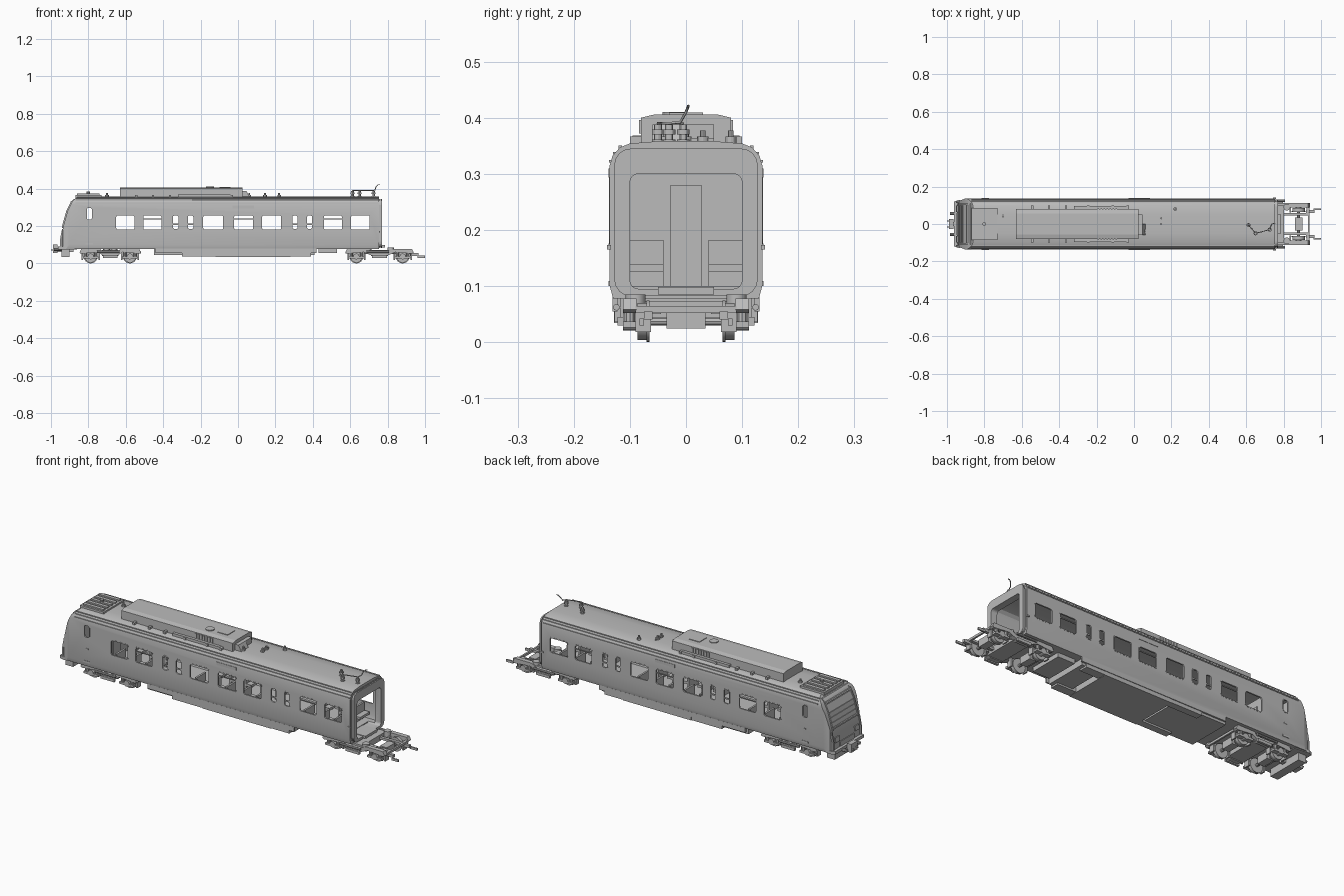
import bpy, bmesh, math

grey = bpy.data.materials.new("plain grey")
grey.diffuse_color = (0.5, 0.5, 0.5, 1)


def pos(axis, u, v, w):
    return {'x': (w, u, v), 'y': (u, w, v), 'z': (u, v, w)}[axis]


def prism(bm, pts, axis, a, b):
    """Extrude a 2D outline along an axis from a to b."""
    lo = [bm.verts.new(pos(axis, u, v, a)) for u, v in pts]
    hi = [bm.verts.new(pos(axis, u, v, b)) for u, v in pts]
    n = len(pts)
    fs = [bm.faces.new(lo), bm.faces.new(hi)]
    fs += [bm.faces.new((lo[i], lo[(i + 1) % n], hi[(i + 1) % n], hi[i])) for i in range(n)]
    bmesh.ops.recalc_face_normals(bm, faces=fs)


def ring(bm, outer, inner, axis, a, b):
    """Hollow frame between two outlines with equal point counts."""
    loops = [[bm.verts.new(pos(axis, u, v, w)) for u, v in p]
             for p, w in ((outer, a), (outer, b), (inner, b), (inner, a))]
    n, fs = len(outer), []
    for k in range(4):
        p, q = loops[k], loops[(k + 1) % 4]
        fs += [bm.faces.new((p[i], p[(i + 1) % n], q[(i + 1) % n], q[i])) for i in range(n)]
    bmesh.ops.recalc_face_normals(bm, faces=fs)


def box(bm, x0, x1, y0, y1, z0, z1):
    prism(bm, [(x0, z0), (x1, z0), (x1, z1), (x0, z1)], 'y', y0, y1)


def circle(u, v, r, n=20):
    return [(u + r * math.cos(2 * math.pi * i / n), v + r * math.sin(2 * math.pi * i / n)) for i in range(n)]


def rounded(u0, u1, v0, v1, r, n=4):
    out = []
    for k, (cu, cv) in enumerate(((u1 - r, v1 - r), (u0 + r, v1 - r), (u0 + r, v0 + r), (u1 - r, v0 + r))):
        for i in range(n + 1):
            t = (k + i / n) * math.pi / 2
            out.append((cu + r * math.cos(t), cv + r * math.sin(t)))
    return out


def finish(name, bm, smooth=False):
    me = bpy.data.meshes.new(name)
    bm.to_mesh(me)
    bm.free()
    ob = bpy.data.objects.new(name, me)
    bpy.context.collection.objects.link(ob)
    me.materials.append(grey)
    if smooth:
        select(ob)
        bpy.ops.object.shade_smooth_by_angle(angle=math.radians(30))
    return ob


def select(ob):
    bpy.ops.object.select_all(action='DESELECT')
    ob.select_set(True)
    bpy.context.view_layer.objects.active = ob


def boolean(ob, cutter, op):
    m = ob.modifiers.new("cut", 'BOOLEAN')
    m.operation, m.object, m.solver = op, cutter, 'EXACT'
    select(ob)
    bpy.ops.object.modifier_apply(modifier=m.name)
    bpy.data.objects.remove(cutter)


def single(name, pts, axis, a, b):
    bm = bmesh.new()
    prism(bm, pts, axis, a, b)
    return finish(name, bm)


# Body shell: cross-section trimmed by the curved nose profile
half = [(0.130, 0.078), (0.136, 0.10), (0.136, 0.315), (0.131, 0.332), (0.118, 0.347), (0.10, 0.354), (0.05, 0.358)]
section = half + [(-y, z) for y, z in reversed(half)]
nose = [(-0.946, 0.07), (-0.946, 0.13), (-0.931, 0.21), (-0.911, 0.28), (-0.887, 0.33), (-0.862, 0.353), (-0.84, 0.37)]
body = single("body_shell", section, 'x', -1.0, 0.755)
boolean(body, single("nose_trim", nose + [(0.8, 0.37), (0.8, 0.07)], 'y', -0.3, 0.3), 'INTERSECT')
plan = [(-0.95, 0.10), (-0.935, 0.124), (-0.90, 0.137), (0.8, 0.14)]
boolean(body, single("plan_trim", plan + [(x, -y) for x, y in reversed(plan)], 'z', 0, 0.5), 'INTERSECT')
boolean(body, single("cavity", [(y * 0.95, 0.1 + (z - 0.078) * 0.86) for y, z in section], 'x', -0.86, 0.735), 'DIFFERENCE')
boolean(body, single("end_opening", rounded(-0.10, 0.10, 0.095, 0.30, 0.015), 'x', 0.70, 0.80), 'DIFFERENCE')

# Window openings and their rims
wide = [(-0.655, -0.55), (-0.51, -0.405), (-0.19, -0.075), (-0.025, 0.085), (0.125, 0.235), (0.455, 0.56), (0.60, 0.708)]
narrow = [(-0.352, -0.315), (-0.272, -0.235), (0.287, 0.322), (0.365, 0.40)]
openings = [(a, b, 0.176, 0.26) for a, b in wide] + [(a, b, 0.18, 0.26) for a, b in narrow]
openings.append((-0.812, -0.777, 0.23, 0.30))
cut, rims = bmesh.new(), bmesh.new()
for a, b, c, d in openings:
    prism(cut, rounded(a, b, c, d, 0.013), 'y', -0.2, 0.2)
    for s in (-1, 1):
        ring(rims, rounded(a - .001, b + .001, c - .001, d + .001, 0.014), rounded(a + .004, b - .004, c + .004, d - .004, 0.009),
             'y', s * 0.129, s * 0.1368)
boolean(body, finish("window_cutter", cut), 'DIFFERENCE')
select(body)
bpy.ops.object.shade_smooth_by_angle(angle=math.radians(25))
for s in (-1, 1):
    for a, b in (wide[1], wide[3], wide[5]):
        box(rims, a, b, s * 0.129, s * 0.134, 0.234, 0.239)
    for a, b in narrow:
        box(rims, a + .004, b - .004, s * 0.129, s * 0.134, 0.205, 0.212)
finish("window_rims", rims)

# Side details: destination panel, cab steps, mirrors, handles
bm = bmesh.new()
for s in (-1, 1):
    box(bm, -0.03, 0.085, s * 0.134, s * 0.138, 0.293, 0.309)
    box(bm, -0.815, -0.775, s * 0.134, s * 0.138, 0.10, 0.109)
    box(bm, -0.80, -0.785, s * 0.134, s * 0.138, 0.17, 0.176)
    box(bm, 0.742, 0.758, s * 0.134, s * 0.141, 0.165, 0.173)
    for z, y in ((0.322, 0.134), (0.336, 0.127), (0.347, 0.117)):
        box(bm, -0.87, 0.75, s * (y - 0.003), s * (y + 0.003), z - 0.002, z + 0.003)
finish("side_trim", bm)

# Nose panels laid along the nose curve
bm = bmesh.new()


def nose_x(z):
    for (x0, z0), (x1, z1) in zip(nose, nose[1:]):
        if z0 <= z <= z1:
            return x0 + (x1 - x0) * (z - z0) / (z1 - z0)


def nose_panel(z0, z1, y0, y1, t):
    zs = [z0] + [z for _, z in nose if z0 < z < z1] + [z1]
    prism(bm, [(nose_x(z) - t, z) for z in zs] + [(nose_x(z) + 0.004, z) for z in reversed(zs)], 'y', y0, y1)


nose_panel(0.205, 0.315, -0.10, 0.10, 0.003)
for z in (0.195, 0.32, 0.338):
    nose_panel(z, z + 0.007, -0.108, 0.108, 0.007)
for s in (-1, 1):
    nose_panel(0.19, 0.345, s * 0.102, s * 0.109, 0.007)
    nose_panel(0.125, 0.15, s * 0.065, s * 0.10, 0.005)
    nose_panel(0.09, 0.185, s * 0.112, s * 0.12, 0.005)
for z in (0.225, 0.25, 0.275):
    nose_panel(z, z + 0.003, -0.098, 0.098, 0.006)
nose_panel(0.092, 0.118, -0.06, 0.06, 0.004)
finish("nose_panels", bm)

# Front apron and coupler
bm = bmesh.new()
prism(bm, [(-0.962, 0.12), (-0.94, 0.128), (-0.86, 0.12), (-0.86, -0.12), (-0.94, -0.128), (-0.962, -0.12)], 'z', 0.074, 0.09)
box(bm, -0.945, -0.90, -0.10, 0.10, 0.035, 0.074)
box(bm, -0.98, -0.88, -0.012, 0.012, 0.06, 0.082)
box(bm, -0.99, -0.965, -0.026, 0.026, 0.055, 0.10)
for s in (-1, 1):
    prism(bm, circle(s * 0.055, 0.075, 0.008, 10), 'x', -0.985, -0.94)
    box(bm, -1.0, -0.975, s * 0.014, s * 0.02, 0.068, 0.075)
finish("front_coupler", bm)

# Gangway frame at the open end
bm = bmesh.new()
for k, x in enumerate((0.750, 0.757, 0.764)):
    g = 0.004 * (k % 2)
    ring(bm, rounded(-0.128 + g, 0.128 - g, 0.082 + g, 0.345 - g, 0.03), rounded(-0.10, 0.10, 0.095, 0.30, 0.015), 'x', x, x + 0.007)
box(bm, 0.70, 0.785, -0.05, 0.05, 0.085, 0.098)
for y in (-0.045, 0.045):
    box(bm, 0.765, 0.771, y - 0.018, y + 0.018, 0.315, 0.33)
finish("gangway_frame", bm)

# Interior: cab wall, door panel, seats
bm = bmesh.new()
box(bm, -0.725, -0.715, -0.126, 0.126, 0.10, 0.32)
box(bm, -0.715, -0.711, -0.028, 0.028, 0.10, 0.28)
for x in (-0.64, -0.55, -0.46, -0.17, -0.08, 0.01, 0.10, 0.19, 0.47, 0.56, 0.65):
    for s in (-1, 1):
        box(bm, x, x + 0.04, s * 0.04, s * 0.12, 0.125, 0.138)
        box(bm, x, x + 0.01, s * 0.04, s * 0.12, 0.10, 0.182)
finish("interior_seats", bm)

# Roof equipment
bm = bmesh.new()
prism(bm, [(0.08, 0.35), (0.08, 0.40), (0.055, 0.406), (-0.055, 0.406), (-0.08, 0.40), (-0.08, 0.35)], 'x', -0.63, 0.025)
box(bm, 0.025, 0.045, -0.06, 0.05, 0.35, 0.388)
prism(bm, [(0.045, 0.35), (0.065, 0.35), (0.045, 0.388)], 'y', -0.06, 0.0)
box(bm, -0.32, -0.04, -0.095, 0.095, 0.35, 0.368)
for x in (-0.55, -0.46, -0.37, -0.25, -0.12, -0.04):
    box(bm, x, x + 0.012, -0.10, 0.10, 0.35, 0.366)
for i in range(7):
    for s in (-1, 1):
        box(bm, -0.195 + i * 0.016, -0.186 + i * 0.016, s * 0.078, s * 0.084, 0.372, 0.396)
prism(bm, circle(-0.15, -0.02, 0.022), 'z', 0.40, 0.41)
box(bm, -0.10, -0.04, -0.03, 0.03, 0.40, 0.409)
finish("roof_unit", bm)
bm = bmesh.new()
box(bm, -0.87, -0.73, -0.085, 0.085, 0.35, 0.366)
for i in range(5):
    box(bm, -0.86, -0.74, -0.075 + i * 0.033, -0.057 + i * 0.033, 0.36, 0.373)
prism(bm, circle(-0.80, 0, 0.01, 10), 'z', 0.36, 0.384)
finish("cab_roof_unit", bm)
bm = bmesh.new()
for x, y in ((0.145, 0.0), (0.145, 0.03), (0.22, 0.08), (0.06, -0.04), (-0.70, 0.04)):
    prism(bm, circle(x, y, 0.01, 12), 'z', 0.35, 0.366)
    prism(bm, circle(x, y, 0.005, 8), 'z', 0.36, 0.377)
box(bm, 0.142, 0.148, 0.0, 0.05, 0.356, 0.364)
posts = [(0.612, -0.005), (0.65, -0.05), (0.725, -0.03)]
for x, y in posts:
    for k in range(4):
        prism(bm, circle(x, y, 0.011 - 0.004 * (k % 2), 12), 'z', 0.352 + k * 0.009, 0.361 + k * 0.009)
finish("roof_insulators", bm, True)
cu = bpy.data.curves.new("roof_cable", 'CURVE')
cu.dimensions, cu.bevel_depth, cu.bevel_resolution = '3D', 0.0025, 1
path = [(x, y, 0.39) for x, y in posts] + [(0.732, -0.01, 0.392), (0.738, 0.0, 0.41), (0.748, 0.004, 0.42), (0.757, 0.004, 0.421)]
sp = cu.splines.new('POLY')
sp.points.add(len(path) - 1)
for p, c in zip(sp.points, path):
    p.co = (*c, 1)
cu.materials.append(grey)
bpy.context.collection.objects.link(bpy.data.objects.new("roof_cable", cu))

# Underfloor panels and equipment boxes
bm = bmesh.new()
box(bm, -0.45, -0.14, -0.118, 0.118, 0.045, 0.08)
box(bm, -0.12, 0.28, -0.128, 0.128, 0.034, 0.08)
box(bm, 0.30, 0.41, -0.118, 0.118, 0.045, 0.08)
box(bm, 0.43, 0.53, -0.09, 0.09, 0.055, 0.08)
for s in (-1, 1):
    box(bm, -0.44, 0.42, s * 0.122, s * 0.131, 0.055, 0.08)
    box(bm, -0.30, -0.08, s * 0.09, s * 0.127, 0.036, 0.06)
    box(bm, 0.20, 0.39, s * 0.08, s * 0.127, 0.036, 0.06)
finish("underfloor_boxes", bm)


# Bogies: wheels with flanges, axles, side frames, springs, dampers
def bogie(name, xa, xb, shared):
    w, f = bmesh.new(), bmesh.new()
    m = (xa + xb) / 2
    for x in (xa, xb):
        prism(w, circle(x, 0.037, 0.008, 10), 'y', -0.105, 0.105)
        for s in (-1, 1):
            prism(w, circle(x, 0.037, 0.033, 24), 'y', s * 0.070, s * 0.086)
            prism(w, circle(x, 0.037, 0.037, 24), 'y', s * 0.065, s * 0.070)
            prism(w, circle(x, 0.037, 0.016, 12), 'y', s * 0.086, s * 0.112)
            prism(w, circle(x + 0.028, s * 0.10, 0.010, 10), 'z', 0.035, 0.075)
            prism(w, circle(x - 0.028, s * 0.10, 0.010, 10), 'z', 0.035, 0.075)
            box(f, x - 0.042, x + 0.042, s * 0.088, s * 0.112, 0.026, 0.037)
            for d in (-0.048, 0.042):
                box(f, x + d, x + d + 0.008, s * 0.062, s * 0.09, 0.018, 0.062)
        box(f, x - 0.02, x + 0.02, -0.035, 0.035, 0.024, 0.062)
    for s in (-1, 1):
        top = [(xa - 0.06, 0.058), (xa - 0.05, 0.078), (xa + 0.05, 0.078), (m - 0.04, 0.062), (m + 0.04, 0.062),
               (xb - 0.05, 0.078), (xb + 0.05, 0.078), (xb + 0.06, 0.058)]
        low = [(xb + 0.05, 0.052), (xb - 0.04, 0.06), (m + 0.03, 0.036), (m - 0.03, 0.036), (xa + 0.04, 0.06), (xa - 0.05, 0.052)]
        prism(f, top + low, 'y', s * 0.088, s * 0.112)
        for x in ((m - 0.02, m + 0.02) if not shared else (m - 0.06, m + 0.06)):
            prism(w, circle(x, s * 0.09, 0.018, 14), 'z', 0.05, 0.085)
        prism(f, circle(s * 0.124, 0.062, 0.006, 8), 'x', m - 0.07, m + 0.05)
        box(f, m - 0.04, m + 0.04, s * 0.11, s * 0.122, 0.03, 0.045)
        if shared:
            box(f, xb + 0.04, xb + 0.085, s * 0.06, s * 0.075, 0.04, 0.055)
            box(f, xb + 0.08, xb + 0.12, s * 0.075, s * 0.083, 0.03, 0.042)
            box(f, xb - 0.10, xb + 0.05, s * 0.045, s * 0.06, 0.05, 0.062)
    box(f, m - 0.045, m + 0.045, -0.10, 0.10, 0.04, 0.072)
    for x in (xa - 0.058, xb + 0.05):
        box(f, x, x + 0.009, -0.09, 0.09, 0.052, 0.064)
    finish(name + "_wheels", w, True)
    finish(name + "_frame", f)


bogie("front_bogie", -0.788, -0.578, False)
bogie("rear_bogie", 0.633, 0.88, True)
